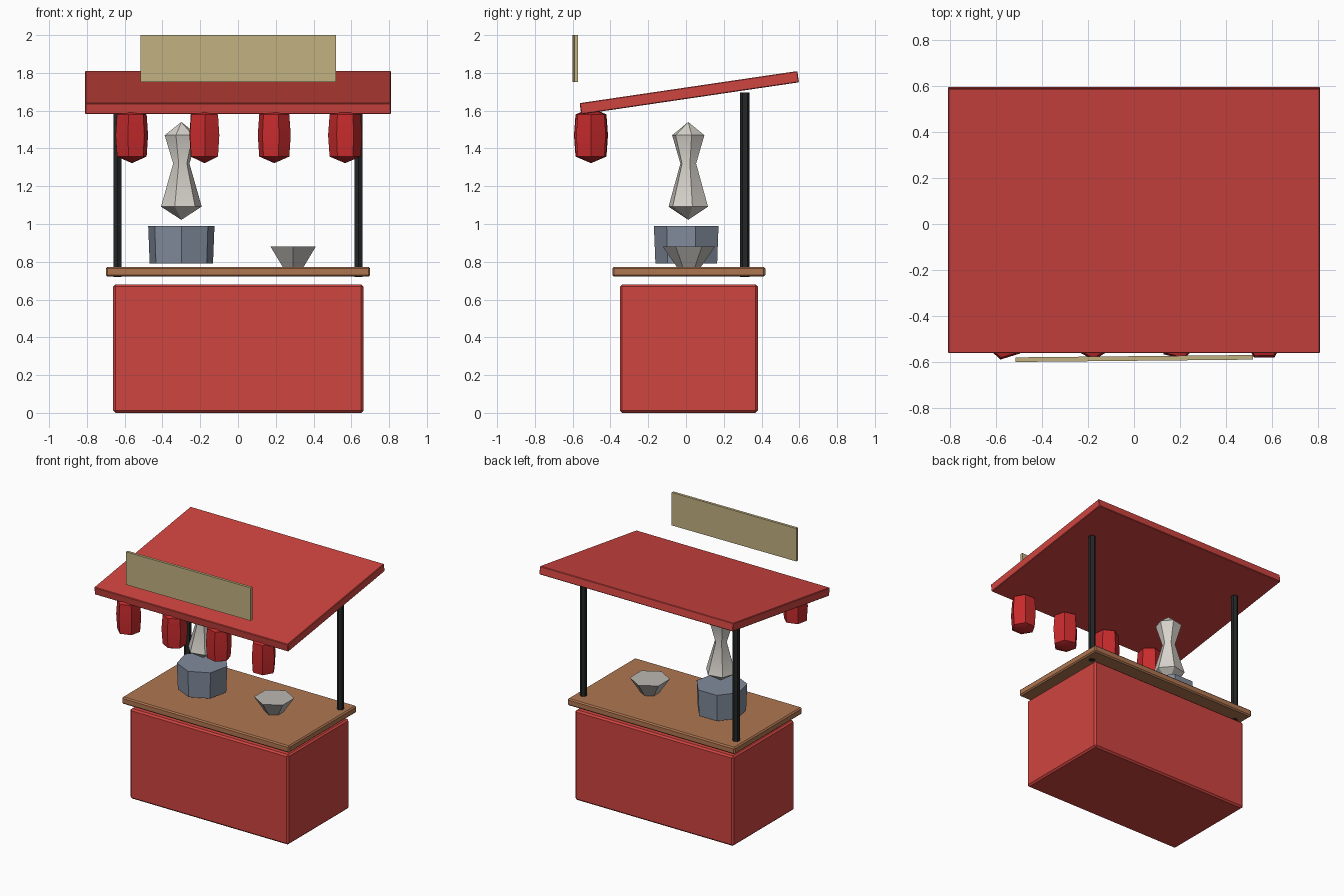
import bpy, bmesh, math
from mathutils import Matrix, Vector

if "Cube" in bpy.data.objects:
    bpy.data.objects.remove(bpy.data.objects["Cube"])


def material(name, rgb):
    m = bpy.data.materials.new(name)
    m.diffuse_color = (*rgb, 1.0)
    m.use_nodes = True
    m.node_tree.nodes["Principled BSDF"].inputs["Base Color"].default_value = m.diffuse_color
    return m


RED = material("stall red", (0.62, 0.058, 0.050))
LANTERN = material("lantern red", (0.58, 0.024, 0.026))
WOOD = material("counter wood", (0.43, 0.18, 0.082))
BLACK = material("post black", (0.018, 0.019, 0.020))
STEEL = material("pot blue grey", (0.22, 0.26, 0.33))
STONE = material("bowl grey", (0.50, 0.48, 0.45))
STEAM = material("steam white", (0.68, 0.65, 0.60))
GOLD = material("sign gold", (0.54, 0.44, 0.22))


def finish(name, bm, mat, smooth=30):
    bmesh.ops.recalc_face_normals(bm, faces=bm.faces)
    me = bpy.data.meshes.new(name)
    bm.to_mesh(me)
    bm.free()
    me.materials.append(mat)
    ob = bpy.data.objects.new(name, me)
    bpy.context.collection.objects.link(ob)
    if smooth:
        bpy.ops.object.select_all(action='DESELECT')
        ob.select_set(True)
        bpy.context.view_layer.objects.active = ob
        bpy.ops.object.shade_smooth_by_angle(angle=math.radians(smooth))
    return ob


def box(name, center, size, mat, bevel=0.0, tilt=0.0, turn=0.0):
    bm = bmesh.new()
    bmesh.ops.create_cube(bm, size=1)
    bmesh.ops.scale(bm, vec=size, verts=bm.verts)
    if bevel:
        bmesh.ops.bevel(bm, geom=bm.edges[:], offset=bevel, segments=1,
                        profile=0.5, affect='EDGES')
    rot = Matrix.Rotation(turn, 4, 'Z') @ Matrix.Rotation(tilt, 4, 'X')
    bmesh.ops.transform(bm, matrix=Matrix.Translation(center) @ rot, verts=bm.verts)
    return finish(name, bm, mat)


def turned(name, x, y, profile, sides, mat, phase=0.0):
    """Faceted solid from (radius, z) rings; radius 0 makes a tip."""
    bm = bmesh.new()
    rings = []
    for r, z in profile:
        if r == 0:
            rings.append([bm.verts.new((x, y, z))])
        else:
            rings.append([bm.verts.new((x + r * math.cos(phase + math.tau * i / sides),
                                        y + r * math.sin(phase + math.tau * i / sides), z))
                          for i in range(sides)])
    for a, b in zip(rings, rings[1:]):
        for i in range(sides):
            j = (i + 1) % sides
            quad = [a[i % len(a)], a[j % len(a)], b[j % len(b)], b[i % len(b)]]
            bm.faces.new(list(dict.fromkeys(quad)))
    for end in (rings[0], rings[-1]):
        if len(end) > 1:
            bm.faces.new(end)
    return finish(name, bm, mat)


# Cabinet and counter top
box("cabinet", (0.002, 0.015, 0.34), (1.325, 0.73, 0.68), RED, 0.012)
box("counter_top", (0, 0.015, 0.747), (1.40, 0.81, 0.052), WOOD, 0.009)

# Rear posts and sloping roof
for side, label in ((-1, "left"), (1, "right")):
    turned("post_" + label, side * 0.638, 0.312, [(0.025, 0.72), (0.025, 1.695)],
           6, BLACK, math.pi / 6)
box("roof", (0, 0.0175, 1.695), (1.62, 1.165, 0.06), RED, 0.004, math.atan2(0.17, 1.155))

# Sign plate over the front edge
box("sign_plate", (0.002, -0.586, 1.876), (1.035, 0.02, 0.249), GOLD, 0, 0, 0.01)

# Lanterns under the front edge
for i, x in enumerate((-0.562, -0.178, 0.192, 0.567)):
    turned(f"lantern_{i + 1}", x, -0.503,
           [(0, 1.322), (0.082, 1.357), (0.09, 1.47), (0.082, 1.58), (0, 1.615)],
           6, LANTERN, 0.3 + i * 0.25)

# Cooking pot, steam and bowl
turned("pot", -0.30, 0.01, [(0.172, 0.792), (0.18, 0.99)], 7, STEEL, math.pi / 14)
turned("steam", -0.30, 0.012,
       [(0, 1.022), (0.11, 1.092), (0.044, 1.32), (0.09, 1.47), (0, 1.54)],
       6, STEAM, 0.2)
turned("bowl", 0.292, 0.015, [(0.062, 0.77), (0.138, 0.88)], 6, STONE, math.pi / 6)
